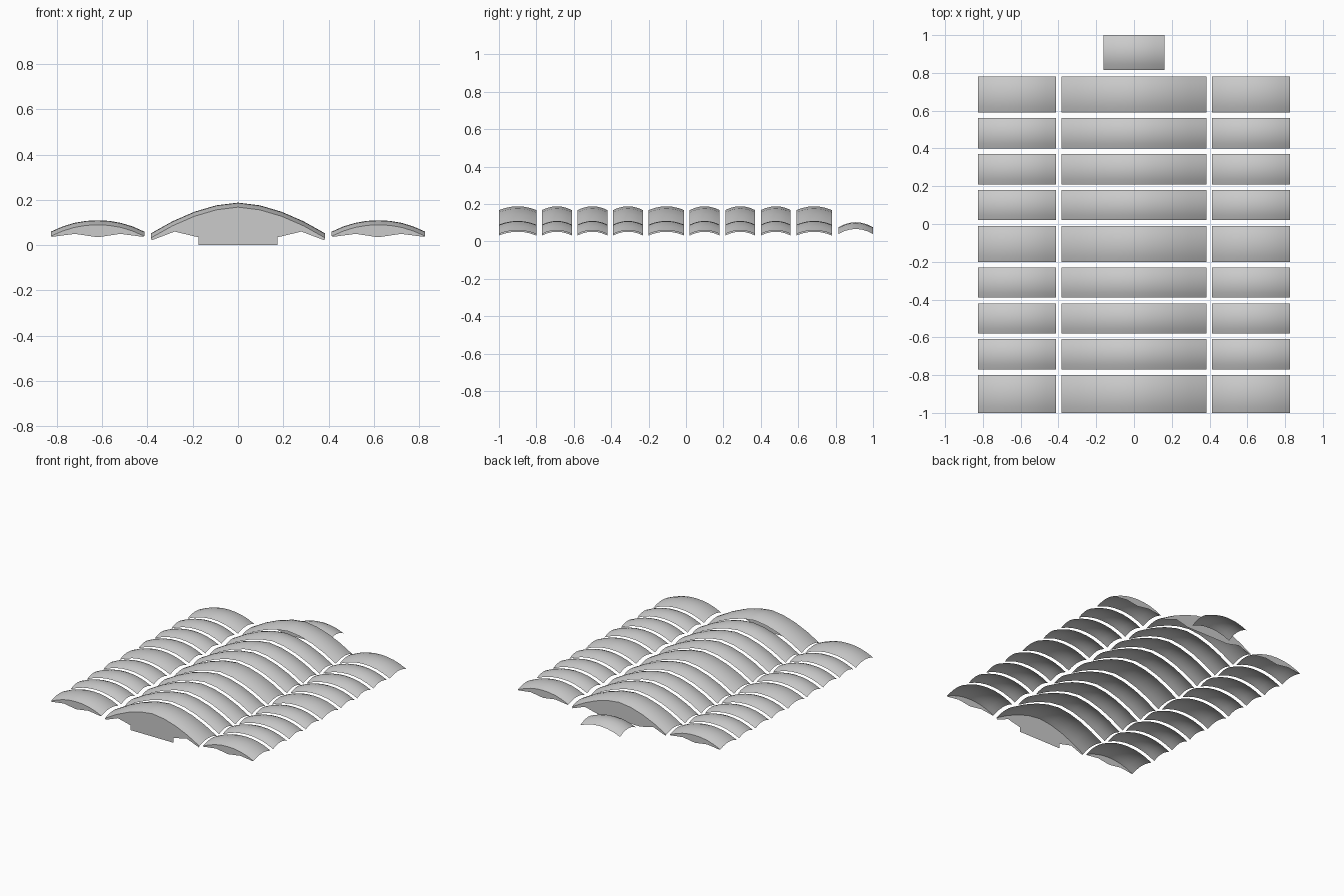
import bpy
import bmesh

cube = bpy.data.objects.get("Cube")
if cube:
    bpy.data.objects.remove(cube, do_unlink=True)

grey = bpy.data.materials.new("pale_grey")
grey.use_nodes = True
grey.diffuse_color = (0.6, 0.6, 0.6, 1)
grey.node_tree.nodes["Principled BSDF"].inputs["Base Color"].default_value = (0.6, 0.6, 0.6, 1)


def finish(bm, name, smooth):
    mesh = bpy.data.meshes.new(name)
    bm.to_mesh(mesh)
    bm.free()
    mesh.materials.append(grey)
    for p in mesh.polygons:
        p.use_smooth = smooth
    ob = bpy.data.objects.new(name, mesh)
    bpy.context.scene.collection.objects.link(ob)


def arch(base, height, power, u):
    return base + height * (1 - abs(u) ** power)


def vault(name, cx, half, y0, y1, base, height, power, rise, nx, ny=6):
    """Thin panel arched across its width and bowed along its depth."""
    bm = bmesh.new()
    rows = []
    for j in range(ny + 1):
        v = 2 * j / ny - 1
        y = y0 + (y1 - y0) * j / ny
        bow = rise * (1 - abs(v) ** 2)
        rows.append([bm.verts.new((cx + half * u, y, arch(base, height, power, u) + bow))
                     for u in (2 * i / nx - 1 for i in range(nx + 1))])
    for a, b in zip(rows, rows[1:]):
        for i in range(nx):
            bm.faces.new((a[i], a[i + 1], b[i + 1], b[i]))
    finish(bm, name, True)


def end_wall(name, cx, half, y, base, height, power, nx, lower, front):
    """Flat wall closing a vault end; lower is half of its bottom outline."""
    bm = bmesh.new()
    us = [2 * i / nx - 1 for i in range(nx + 1)]
    pts = [(cx + half * u, arch(base, height, power, u)) for u in us]
    bottom = [(cx + x, z) for x, z in lower]
    bottom += [(cx - x, z) for x, z in reversed(lower) if x > 0]
    face = bm.faces.new([bm.verts.new((x, y, z)) for x, z in pts + bottom])
    bm.normal_update()
    if (face.normal.y < 0) != front:
        face.normal_flip()
    bmesh.ops.triangulate(bm, faces=[face])
    finish(bm, name, False)


# Rows of roof panels, front to back
rows = [(-1, -.8), (-.77, -.61), (-.58, -.42), (-.39, -.23), (-.2, -.01),
        (.02, .18), (.21, .37), (.4, .56), (.59, .78)]
centre = dict(cx=0, half=.385, base=.032, height=.136, power=1.75, nx=8)
sides = {"left": dict(cx=.62, half=.206, base=.04, height=.05, power=2.1, nx=8),
         "right": dict(cx=-.62, half=.206, base=.04, height=.05, power=2.1, nx=8)}

for n, (y0, y1) in enumerate(rows, 1):
    vault(f"centre_vault_{n}", y0=y0, y1=y1, rise=.02, **centre)
    for side, shape in sides.items():
        vault(f"{side}_vault_{n}", y0=y0, y1=y1, rise=.02, **shape)

# End walls, the front one reaching the ground
wing = [(.38, .022), (.28, .06), (.175, .035)]
side_lower = [(.2, .037), (.1, .05), (0, .035)]
end_wall("front_centre_wall", y=-1, lower=wing + [(.175, 0)], front=True, **centre)
end_wall("back_centre_wall", y=.78, lower=wing, front=False, **centre)
for side, shape in sides.items():
    end_wall(f"front_{side}_wall", y=-1, lower=side_lower, front=True, **shape)
    end_wall(f"back_{side}_wall", y=.78, lower=side_lower, front=False, **shape)

# Small canopy behind the centre
vault("back_canopy", 0, .162, .815, 1, .04, .036, 2, .027, 6)
